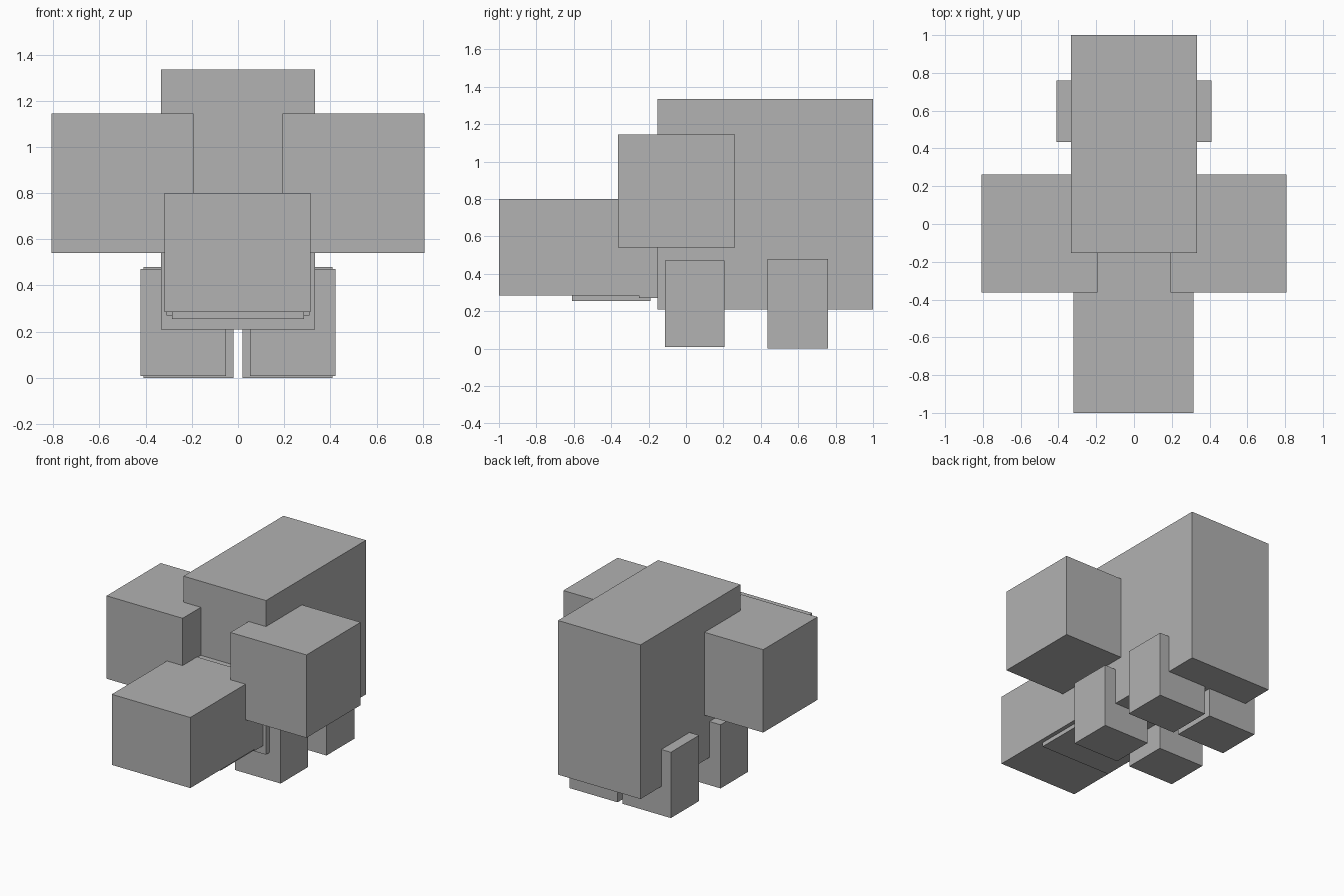
import bpy

if "Cube" in bpy.data.objects:
    bpy.data.objects.remove(bpy.data.objects["Cube"])

grey = bpy.data.materials.new("grey")
grey.diffuse_color = (0.445, 0.445, 0.445, 1)
grey.use_nodes = True
grey.node_tree.nodes["Principled BSDF"].inputs["Base Color"].default_value = grey.diffuse_color


def box(name, x, y, z):
    """Axis-aligned block given as (min, max) ranges."""
    bpy.ops.mesh.primitive_cube_add(size=1)
    ob = bpy.context.object
    ob.name = name
    ob.location = [(a + b) / 2 for a, b in (x, y, z)]
    ob.scale = [b - a for a, b in (x, y, z)]
    bpy.ops.object.transform_apply(location=True, rotation=False, scale=True)
    ob.data.materials.append(grey)
    return ob


# Torso, neck, head and jaw
box("body", (-0.333, 0.333), (-0.153, 1.0), (0.21, 1.335))
box("neck", (-0.31, 0.31), (-0.25, -0.10), (0.27, 0.795))
box("head", (-0.319, 0.315), (-1.0, -0.197), (0.285, 0.8))
box("jaw", (-0.285, 0.285), (-0.61, -0.19), (0.255, 0.525))

# Paired ears and legs: inner x, outer x, y range, z range
pairs = {
    "ear": (0.193, 0.807, (-0.363, 0.262), (0.54, 1.145)),
    "front_leg": (0.053, 0.423, (-0.112, 0.205), (0.008, 0.472)),
    "back_leg": (0.02, 0.41, (0.435, 0.76), (0.0, 0.48)),
}
for name, (inner, outer, y, z) in pairs.items():
    box(name + "_right", (inner, outer), y, z)
    box(name + "_left", (-outer, -inner), y, z)
